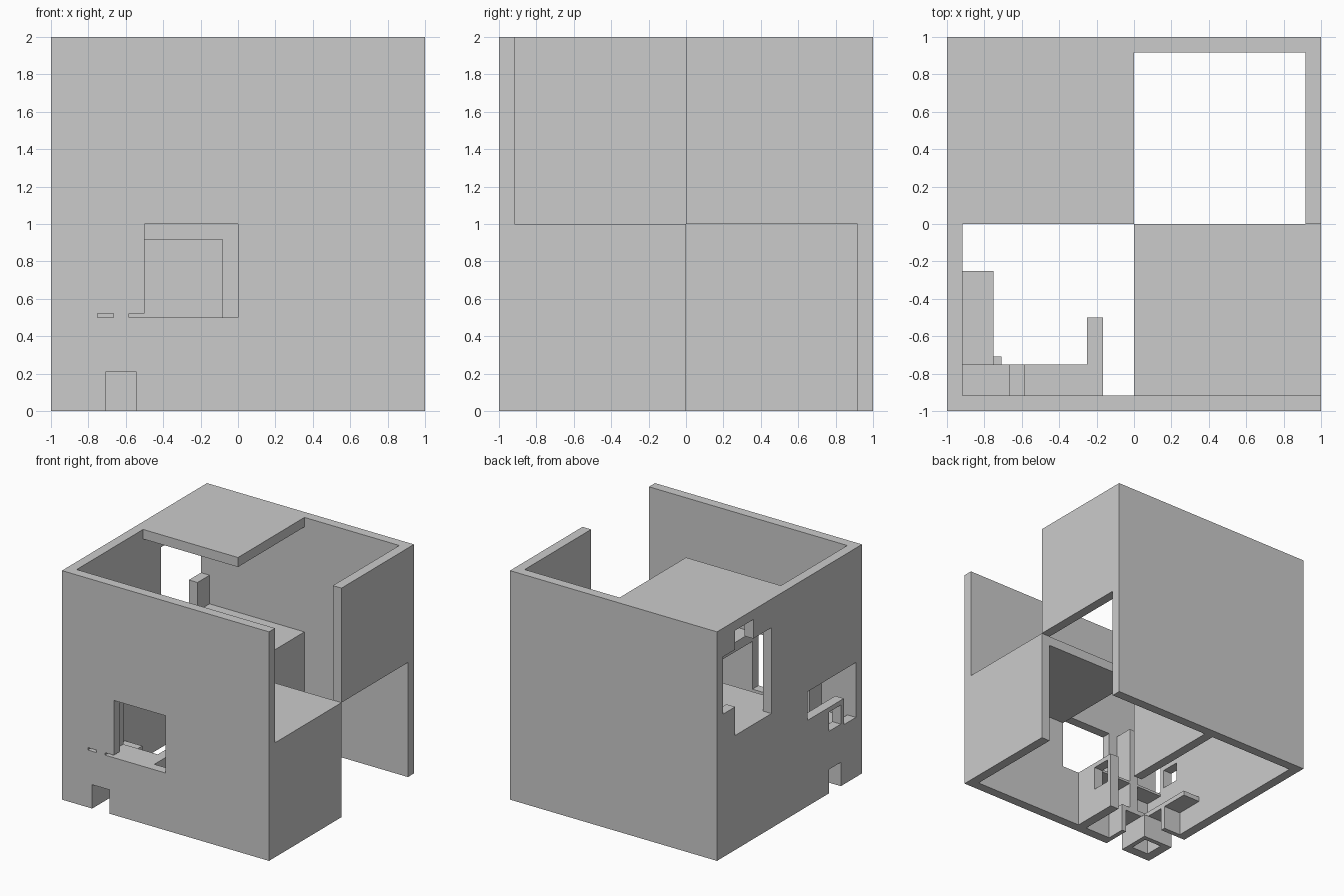
import bpy

if "Cube" in bpy.data.objects:
    bpy.data.objects.remove(bpy.data.objects["Cube"])

T = 1 / 12      # main wall thickness
H = T / 2       # thin wall thickness
I = 1 - T       # inner face of the outer walls


def box(name, x0, x1, y0, y1, z0, z1):
    bpy.ops.mesh.primitive_cube_add(size=1, location=((x0 + x1) / 2, (y0 + y1) / 2, (z0 + z1) / 2))
    ob = bpy.context.object
    ob.name = name
    ob.scale = (x1 - x0, y1 - y0, z1 - z0)
    bpy.ops.object.transform_apply(location=False, rotation=False, scale=True)
    return ob


def cut(wall, holes):
    # Cut box-shaped openings, then discard the cutters
    for h in holes:
        c = box("cutter", *h)
        c.hide_render = True
        m = wall.modifiers.new("opening", 'BOOLEAN')
        m.operation = 'DIFFERENCE'
        m.solver = 'EXACT'
        m.object = c
        bpy.context.view_layer.objects.active = wall
        bpy.ops.object.modifier_apply(modifier=m.name)
        bpy.data.objects.remove(c, do_unlink=True)


D0, D1, DH = -0.75 + H, -0.5 - H, 0.25 - H   # small doorway span and height

# Front wall: square window, two slots, doorway
front = box("front_wall", -1, 1, -1, -I, 0, 2)
cut(front, [(-0.5, 0, -1.1, -0.8, 0.5, 1),
            (-0.75, -8 * T, -1.1, -0.8, 0.5, 0.521),
            (-7 * T, -0.45, -1.1, -0.8, 0.5, 0.521),
            (D0, D1, -1.1, -0.8, -0.1, DH)])

# Back wall
box("back_wall", -1, 1, I, 1, 0, 2)

# Left wall: upper stepped window, lower stepped window, small window, doorway
left = box("left_wall", -1, -I, -I, I, 0, 2)
cut(left, [(-1.1, -0.8, 0.25, 0.75, 1, 1.75),
           (-1.1, -0.8, 0.7, I, 1.25, 1.75),
           (-1.1, -0.8, 0.5, 0.75, 1.7, 2 - T),
           (-1.1, -0.8, -I, -0.25, 0.75, 1),
           (-1.1, -0.8, -I, -0.75, 0.521, 0.8),
           (-1.1, -0.8, D0, D1, 0.5 + H, 0.75 - H),
           (-1.1, -0.8, D0, D1, -0.1, DH)])

# Right wall quadrants
box("right_wall_lower", I, 1, -I, 0, 0, 1)
box("right_wall_upper", I, 1, 0, I, 1, 2)

# Horizontal quadrants and inner partition
box("roof_panel", -I, 0, 0, I, 2 - T, 2)
box("middle_floor_back", -I, 0, 0, I, 1 - T, 1)
box("middle_floor_front", 0, I, -I, 0, 1 - T, 1)
box("partition", -T, 0, 0, I, 0, 1 - T)

# Small inner wall with a window
inner = box("small_inner_wall", -0.25, -2 * T, -I, -0.5, 0, 0.5)
cut(inner, [(-0.4, 0, D0, D1, 0.25, 0.5 - H)])

# Ledge behind the window, and pillar
box("upper_ledge", -I, -0.25, -I, -0.75, 0.479, 0.5)
box("pillar", -8 * T, -7 * T, -I, -0.75, 0.25, 1)

# Doorway roofs and side walls
box("left_door_roof", -I, -0.75, -I, -0.25, DH, 0.25)
box("front_door_roof", -0.75, -0.5, -I, -0.75, DH, 0.25)
box("front_door_side_a", -0.75, D0, -I, D0, 0, DH)
box("front_door_side_b", D1, -0.5, -I, -0.75, 0, DH)
box("left_door_side_a", -I, -0.75, -0.75, D0, 0, DH)
box("left_door_side_b", -I, -0.75, D1, -0.5, 0, DH)
